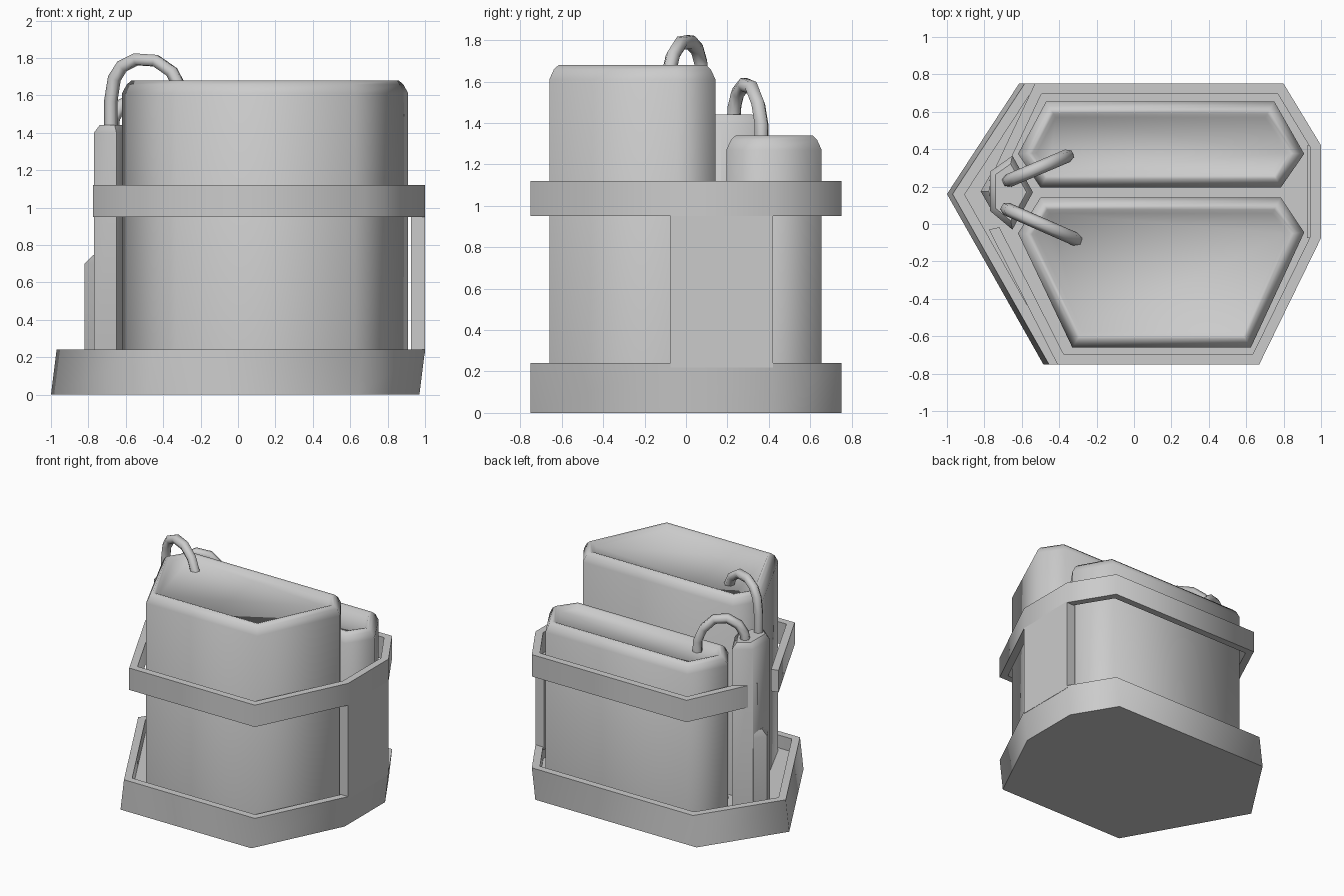
import bpy, bmesh, math
from mathutils import Vector

if "Cube" in bpy.data.objects:
    bpy.data.objects.remove(bpy.data.objects["Cube"])


def inset(poly, d):
    """Offset a counter-clockwise outline inwards with mitred corners."""
    out = []
    for i, p in enumerate(poly):
        a, b, c = Vector(poly[i - 1]), Vector(p), Vector(poly[(i + 1) % len(poly)])
        e, f = (b - a).normalized(), (c - b).normalized()
        n1, n2 = Vector((-e.y, e.x)), Vector((-f.y, f.x))
        q = b + (n1 + n2) * (d / (1 + n1.dot(n2)))
        out.append((q.x, q.y))
    return out


def loft(name, rings, angle=70):
    """Join (outline, z) rings with quads and cap both ends."""
    bm = bmesh.new()
    loops = [[bm.verts.new((x, y, z)) for x, y in poly] for poly, z in rings]
    for lo, hi in zip(loops, loops[1:]):
        for i in range(len(lo)):
            j = (i + 1) % len(lo)
            bm.faces.new((lo[i], lo[j], hi[j], hi[i]))
    bm.faces.new(loops[0][::-1])
    bm.faces.new(loops[-1])
    bmesh.ops.recalc_face_normals(bm, faces=bm.faces)
    mesh = bpy.data.meshes.new(name)
    bm.to_mesh(mesh)
    bm.free()
    ob = bpy.data.objects.new(name, mesh)
    bpy.context.collection.objects.link(ob)
    bpy.context.view_layer.objects.active = ob
    bpy.ops.object.select_all(action='DESELECT')
    ob.select_set(True)
    bpy.ops.object.shade_smooth_by_angle(angle=math.radians(angle))
    return ob


def pipe(name, start, end, profile):
    """Bent tube: profile holds (fraction along start-end, height)."""
    cu = bpy.data.curves.new(name, 'CURVE')
    cu.dimensions = '3D'
    cu.bevel_depth = 0.036
    cu.bevel_resolution = 1
    cu.use_fill_caps = True
    sp = cu.splines.new('POLY')
    sp.points.add(len(profile) - 1)
    for pt, (t, z) in zip(sp.points, profile):
        p = Vector(start).lerp(Vector(end), t)
        pt.co = (p.x, p.y, z, 1)
    ob = bpy.data.objects.new(name, cu)
    bpy.context.collection.objects.link(ob)


# Base tray, skewed slightly towards the left at the bottom
right_side = [(0.67, -0.75), (1, -0.075), (1, 0.42), (0.8, 0.75)]
base = [(-0.455, -0.75)] + right_side + [(-0.585, 0.75), (-0.97, 0.16)]
rim = inset(base, 0.055)
loft("base_tray", [([(x - 0.03, y) for x, y in base], 0), (base, 0.24),
                   (rim, 0.24), (rim, 0.14)])

# Open strap around the canisters
strap = [(-0.775, -0.03), (-0.41, -0.75)] + right_side + [(-0.53, 0.75), (-0.775, 0.23)]
c_shape = strap + inset(strap, 0.055)[::-1]
loft("strap", [(c_shape, 0.95), (c_shape, 1.12)])

# Upright plate joining tray and strap
plate = [(0.925, -0.075), (1, -0.075), (1, 0.42), (0.925, 0.42)]
loft("side_plate", [(plate, 0.22), (plate, 0.96)])


# Two canisters with rounded rims and sunken lids
def canister(name, poly, top):
    loft(name, [(poly, 0.12), (poly, top - 0.07), (inset(poly, 0.022), top - 0.022),
                (inset(poly, 0.045), top), (inset(poly, 0.065), top - 0.005),
                (inset(poly, 0.085), top - 0.03)])


canister("large_canister", [(-0.62, -0.05), (-0.33, -0.66), (0.625, -0.66),
                            (0.91, -0.045), (0.785, 0.142), (-0.5, 0.142)], 1.68)
canister("small_canister", [(-0.62, 0.375), (-0.5, 0.195), (0.785, 0.195),
                            (0.91, 0.375), (0.75, 0.655), (-0.47, 0.655)], 1.34)

# Post with a wedge-shaped foot in front of it
post = [(-0.77, 0.07), (-0.65, -0.03), (-0.54, 0.17), (-0.65, 0.365), (-0.77, 0.28)]
loft("post", [(post, 0.12), (post, 1.40), (inset(post, 0.03), 1.44)], 50)
foot = [(-0.76, 0.07), (-0.82, 0.175), (-0.76, 0.28)]
foot_top = [(-0.76, 0.07), (-0.775, 0.175), (-0.76, 0.28)]
loft("post_foot", [(foot, 0.12), (foot, 0.70), (foot_top, 0.745)], 30)

# Bent pipes from the post into each lid
pipe("large_pipe", (-0.68, 0.08), (-0.305, -0.085),
     [(0, 1.40), (0, 1.57), (0.05, 1.69), (0.16, 1.755), (0.36, 1.792),
      (0.64, 1.785), (0.87, 1.725), (1, 1.63)])
pipe("small_pipe", (-0.675, 0.23), (-0.355, 0.365),
     [(0, 1.40), (0.03, 1.48), (0.15, 1.545), (0.38, 1.585),
      (0.65, 1.57), (0.88, 1.49), (1, 1.39), (1, 1.29)])
